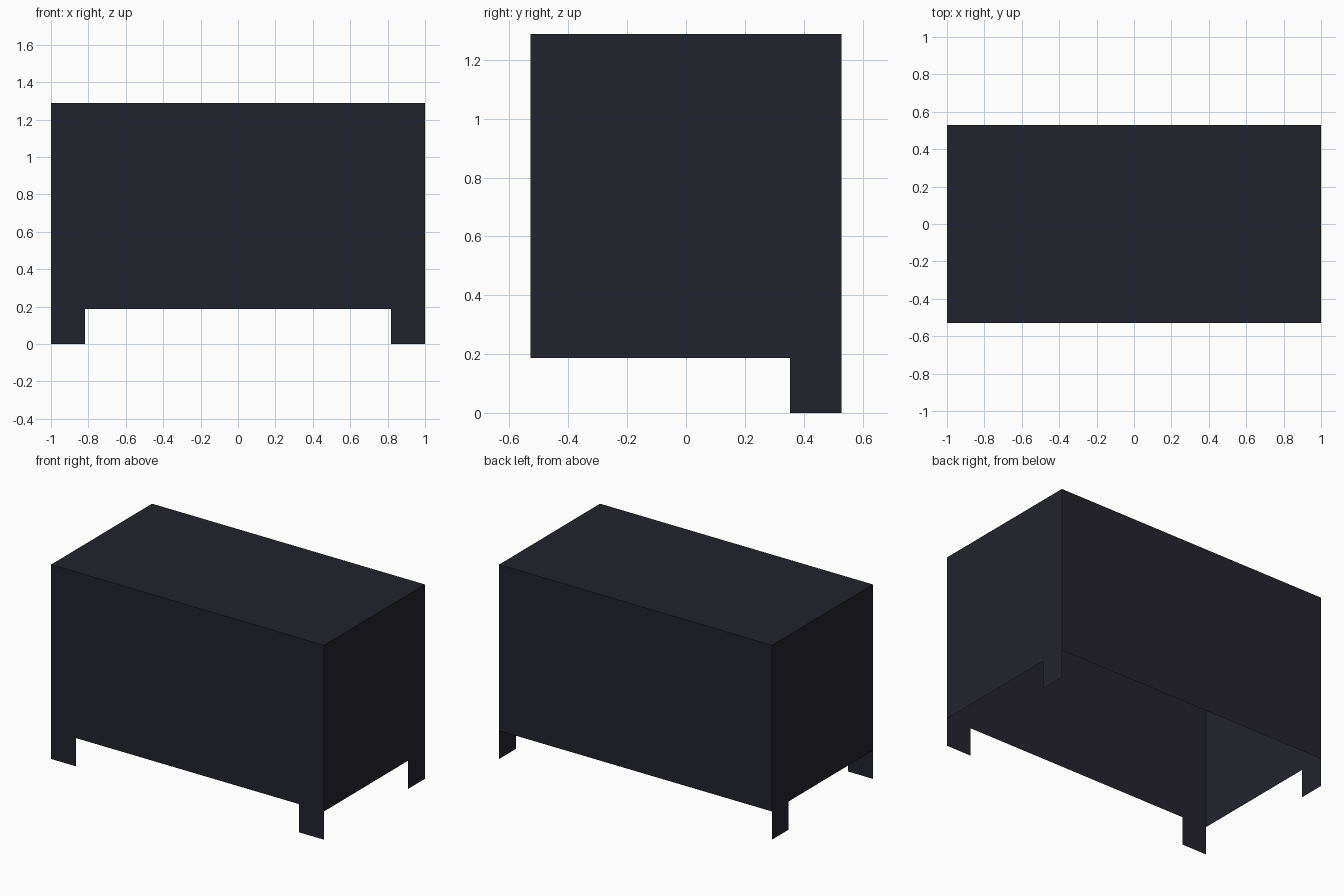
import bpy

if "Cube" in bpy.data.objects:
    bpy.data.objects.remove(bpy.data.objects["Cube"])

W, D = 1.0, 0.528          # half width, half depth
BASE, TOP = 0.187, 1.288   # lower edge of the walls, top
LEG_X, LEG_Y = 0.818, 0.353  # inner edges of the feet

charcoal = bpy.data.materials.new("charcoal")
charcoal.diffuse_color = (0.0165, 0.0165, 0.026, 1)
charcoal.use_nodes = True
charcoal.node_tree.nodes["Principled BSDF"].inputs["Base Color"].default_value = charcoal.diffuse_color


def panel(name, *outlines):
    """Thin sheet made of flat quads, wound to face outwards."""
    verts = [p for o in outlines for p in o]
    faces = [range(4 * i, 4 * i + 4) for i in range(len(outlines))]
    mesh = bpy.data.meshes.new(name)
    mesh.from_pydata(verts, [], [tuple(f) for f in faces])
    mesh.materials.append(charcoal)
    ob = bpy.data.objects.new(name, mesh)
    bpy.context.collection.objects.link(ob)
    return ob


def upright(a, b, z0, z1):
    """Vertical quad from a to b (left to right as seen from outside)."""
    return [(*a, z0), (*b, z0), (*b, z1), (*a, z1)]


# Top sheet
panel("top_panel", [(-W, -D, TOP), (W, -D, TOP), (W, D, TOP), (-W, D, TOP)])

# Walls (the underside is open)
panel("front_panel", upright((-W, -D), (W, -D), BASE, TOP))
panel("back_panel", upright((W, D), (-W, D), BASE, TOP))
panel("right_panel", upright((W, -D), (W, D), BASE, TOP))
panel("left_panel", upright((-W, D), (-W, -D), BASE, TOP))

# Flat feet: front pair in the front plane, back pair in the side planes
panel("front_left_foot", upright((-W, -D), (-LEG_X, -D), 0, BASE))
panel("front_right_foot", upright((LEG_X, -D), (W, -D), 0, BASE))
panel("back_right_foot", upright((W, LEG_Y), (W, D), 0, BASE))
panel("back_left_foot", upright((-W, D), (-W, LEG_Y), 0, BASE))
